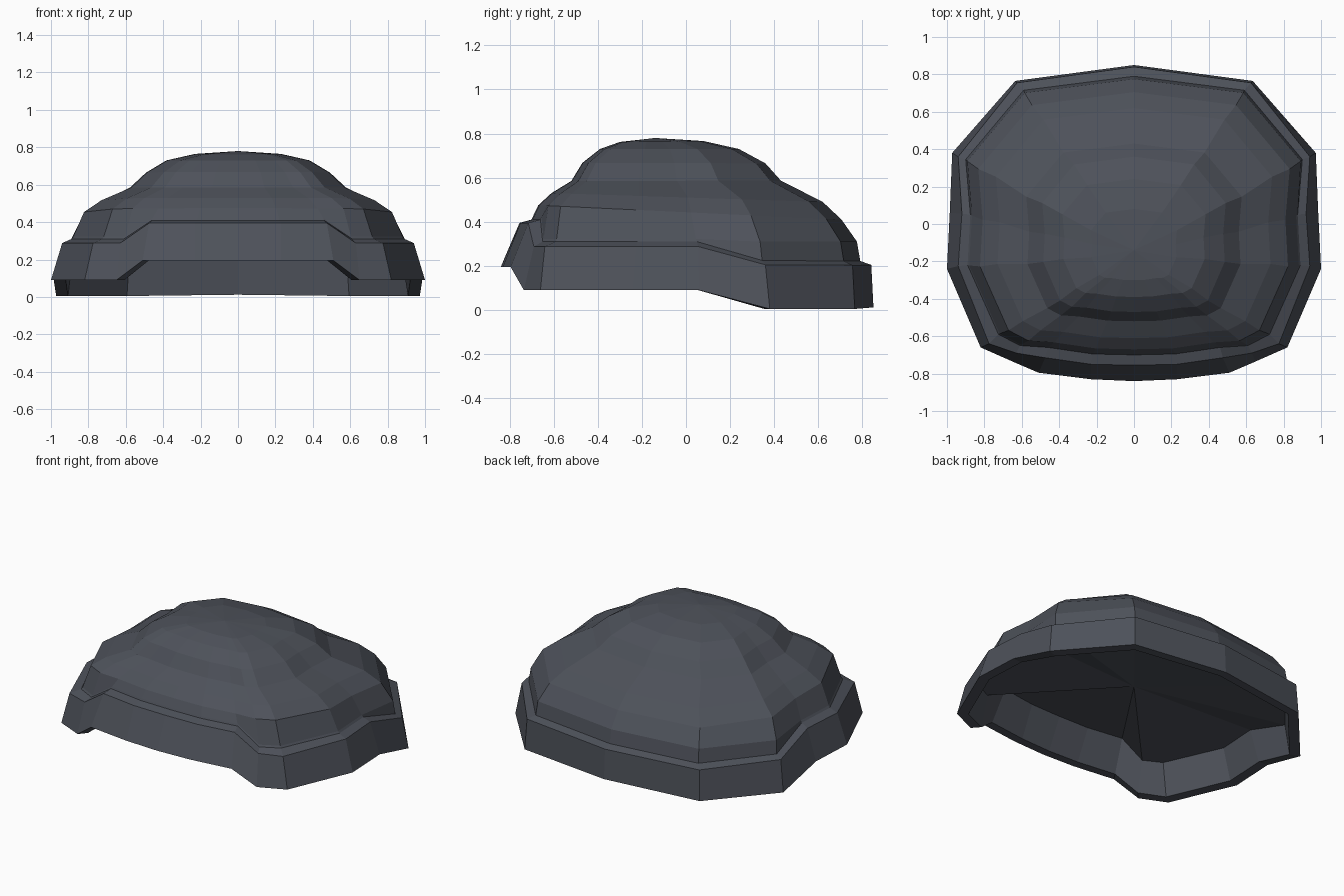
import bpy, bmesh

if "Cube" in bpy.data.objects:
    bpy.data.objects.remove(bpy.data.objects["Cube"])

slate = bpy.data.materials.new("dark_slate")
slate.diffuse_color = (0.075, 0.083, 0.102, 1)
slate.use_nodes = True
slate.node_tree.nodes["Principled BSDF"].inputs["Base Color"].default_value = slate.diffuse_color

# Right-hand half outlines, from front centre round to back centre
BOTTOM = [(0, -.84, .195), (.23, -.83, .195), (.51, -.795, .195), (.65, -.735, .09),
          (.82, -.66, .09), (1, -.24, .09), (.985, .06, .09), (.972, .38, .005),
          (.635, .765, .005), (0, .85, .012)]
EDGE = [(0, -.755, .395), (.23, -.75, .395), (.475, -.715, .395), (.63, -.69, .288),
        (.775, -.64, .288), (.94, -.225, .288), (.92, .055, .288), (.94, .36, .205),
        (.625, .755, .203), (0, .84, .205)]
BASE = [(0, -.70, .41), (.22, -.695, .41), (.46, -.66, .41), (.61, -.65, .31),
        (.725, -.59, .31), (.89, -.22, .31), (.875, .05, .31), (.90, .345, .225),
        (.59, .715, .222), (0, .79, .222)]


def mirrored(half):
    """Close a half outline into a full ring."""
    return half + [(-x, y, z) for x, y, z in half[-2:0:-1]]


def dome_ring(sx, y0, y1, z0, z1):
    """Rescale the dome's base outline to a given width, front/back and heights."""
    ring = []
    for x, y, z in BASE:
        t = (y + .70) / 1.49
        ring.append((x * sx, y0 + (y1 - y0) * t, max(z + .012, z0 + (z1 - z0) * t)))
    return ring


def loft(name, halves, start_tip=None, end_tip=None):
    """Skin a stack of rings; a tip closes the end with a fan."""
    bm = bmesh.new()
    rings = [[bm.verts.new(p) for p in mirrored(h)] for h in halves]
    n = len(rings[0])
    for a, b in zip(rings, rings[1:]):
        for i in range(n):
            j = (i + 1) % n
            bm.faces.new((a[i], a[j], b[j], b[i]))
    for ring, tip in ((rings[0], start_tip), (rings[-1], end_tip)):
        if tip:
            v = bm.verts.new(tip)
            for i in range(n):
                bm.faces.new((ring[i], ring[(i + 1) % n], v))
    bmesh.ops.recalc_face_normals(bm, faces=bm.faces)
    mesh = bpy.data.meshes.new(name)
    bm.to_mesh(mesh)
    bm.free()
    mesh.materials.append(slate)
    obj = bpy.data.objects.new(name, mesh)
    bpy.context.collection.objects.link(obj)
    return obj


# One closed shell: inner ceiling, inner wall, rim band, ledge, dome
inner_top = [(x * .985, y * .985, z - .02) for x, y, z in BASE]
inner_bottom = [(x * .935, y * .935, z) for x, y, z in BOTTOM]
dome = [
    dome_ring(.99, -.695, .775, .31, .31),
    dome_ring(.925, -.67, .705, .475, .41),
    dome_ring(.82, -.61, .62, .53, .49),
    dome_ring(.64, -.52, .43, .585, .587),
    dome_ring(.545, -.47, .36, .667, .665),
    dome_ring(.425, -.39, .24, .73, .73),
    dome_ring(.255, -.30, .08, .762, .766),
]
loft("helmet_shell", [inner_top, inner_bottom, BOTTOM, EDGE, BASE] + dome,
     start_tip=(0, 0, .29), end_tip=(0, -.14, .78))
